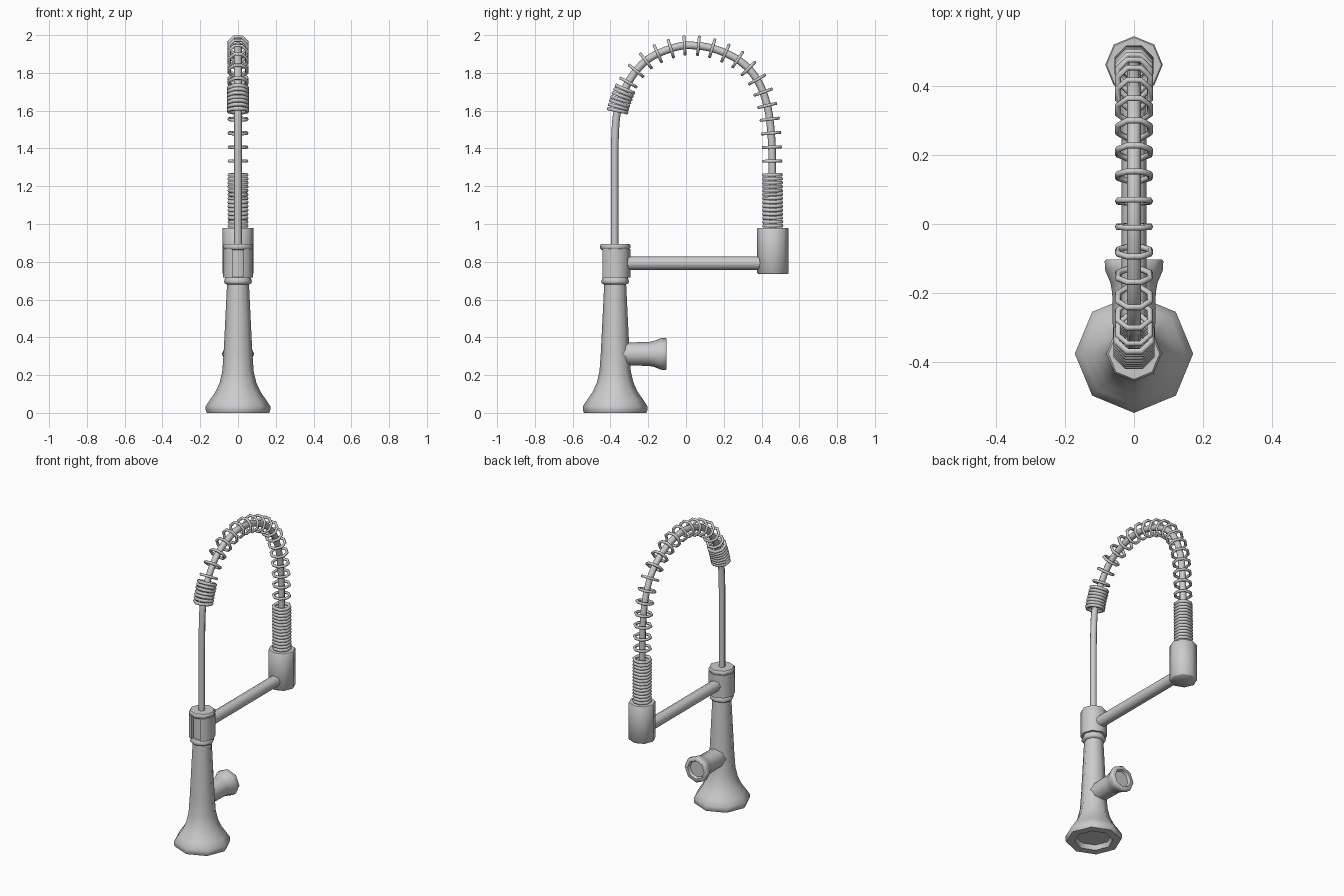
import bpy, bmesh
from math import sin, cos, pi, atan2, radians
from mathutils import Matrix, Vector

if "Cube" in bpy.data.objects:
    bpy.data.objects.remove(bpy.data.objects["Cube"])

steel = bpy.data.materials.new("brushed steel")
steel.use_nodes = True
steel.diffuse_color = (0.6, 0.6, 0.6, 1)
steel.node_tree.nodes["Principled BSDF"].inputs["Base Color"].default_value = (0.6, 0.6, 0.6, 1)

SIDES = 8
BODY_Y, HEAD_Y = -0.375, 0.46


def finish(name, bm, angle=50):
    bmesh.ops.recalc_face_normals(bm, faces=bm.faces)
    mesh = bpy.data.meshes.new(name)
    bm.to_mesh(mesh)
    bm.free()
    mesh.materials.append(steel)
    ob = bpy.data.objects.new(name, mesh)
    bpy.context.collection.objects.link(ob)
    bpy.ops.object.select_all(action="DESELECT")
    ob.select_set(True)
    bpy.context.view_layer.objects.active = ob
    bpy.ops.object.shade_smooth_by_angle(angle=radians(angle))
    return ob


def bridge(bm, a, b):
    for i in range(len(a)):
        j = (i + 1) % len(a)
        bm.faces.new((a[i], a[j], b[j], b[i]))


def spin(bm, profile, matrix, phase=0, closed=False):
    """Revolve (radius, height) pairs around local z."""
    loops = []
    for r, h in profile:
        angles = [phase + 2 * pi * k / SIDES for k in range(SIDES)]
        loops.append([bm.verts.new(matrix @ Vector((r * cos(a), r * sin(a), h))) for a in angles])
    for a, b in zip(loops, loops[1:]):
        bridge(bm, a, b)
    if closed:
        bridge(bm, loops[-1], loops[0])
    else:
        bm.faces.new(loops[0])
        bm.faces.new(loops[-1])


def lathe(name, profile, matrix):
    bm = bmesh.new()
    spin(bm, profile, matrix)
    return finish(name, bm)


def upright(y):
    return Matrix.Translation((0, y, 0))


def along_y(z):
    return Matrix.Translation((0, 0, z)) @ Matrix.Rotation(-pi / 2, 4, "X")


# Flared body with a hollow foot, and the neck ring
lathe("body", [(0.105, 0.03), (0.115, 0), (0.165, 0), (0.171, 0.015), (0.171, 0.035),
               (0.148, 0.07), (0.12, 0.11), (0.097, 0.16), (0.083, 0.22), (0.076, 0.32),
               (0.067, 0.5), (0.058, 0.685)], upright(BODY_Y))
lathe("neck_ring", [(0.058, 0.68), (0.07, 0.685), (0.074, 0.695), (0.07, 0.708), (0.066, 0.718),
                    (0.058, 0.72), (0.058, 0.87)], upright(BODY_Y))
lathe("top_cap", [(0.07, 0.862), (0.08, 0.872), (0.08, 0.888), (0.074, 0.895)], upright(BODY_Y))

# Collar clip, open at the front
GAP = 0.03


def arc(radius):
    pts = [(radius * sin(k * pi / 4), -radius * cos(k * pi / 4)) for k in range(1, SIDES)]
    front = -radius + GAP * (1 - cos(pi / 4)) / sin(pi / 4)
    return [(GAP, front)] + pts + [(-GAP, front)]


bm = bmesh.new()
outline = arc(0.08) + arc(0.06)[::-1]
lower = [bm.verts.new((x, y + BODY_Y, 0.718)) for x, y in outline]
upper = [bm.verts.new((x, y + BODY_Y, 0.868)) for x, y in outline]
bridge(bm, lower, upper)
n = len(outline)
for ring in (lower, upper):
    for i in range(n // 2 - 1):
        bm.faces.new((ring[i], ring[i + 1], ring[n - 2 - i], ring[n - 1 - i]))
finish("collar", bm)

# Side handle with a dished end, and the support arm
lathe("handle", [(0.06, -0.37), (0.063, -0.2), (0.068, -0.17), (0.083, -0.135), (0.085, -0.107),
                 (0.08, -0.102), (0.06, -0.102), (0.053, -0.12)], along_y(0.312))
lathe("support_arm", [(0.036, -0.33), (0.036, 0.42)], along_y(0.793))

# Spray head
lathe("spray_head", [(0.078, 0.735), (0.083, 0.74), (0.083, 0.975), (0.079, 0.98)], upright(HEAD_Y))

# Hose path in the y-z plane, smoothed through a few points
knots = [Vector(p) for p in [
    (-0.378, 0.87), (-0.378, 1.2), (-0.376, 1.45), (-0.36, 1.61), (-0.296, 1.765), (-0.2, 1.873),
    (-0.063, 1.934), (0.04, 1.945), (0.159, 1.924), (0.286, 1.862), (0.376, 1.765),
    (0.429, 1.632), (0.451, 1.479), (0.457, 1.3), (0.46, 0.97)]]
path = []
for i in range(len(knots) - 1):
    p0, p1 = knots[max(i - 1, 0)], knots[i]
    p2, p3 = knots[i + 1], knots[min(i + 2, len(knots) - 1)]
    for s in range(6):
        t = s / 6
        path.append(0.5 * (2 * p1 + (p2 - p0) * t + (2 * p0 - 5 * p1 + 4 * p2 - p3) * t ** 2
                           + (3 * p1 - p0 - 3 * p2 + p3) * t ** 3))
path.append(knots[-1])


def frame(point, tangent):
    turn = Matrix.Rotation(-atan2(tangent.x, tangent.y), 4, "X")
    return Matrix.Translation((0, point.x, point.y)) @ turn


def at_length(d):
    """Frame at a distance along the hose."""
    for a, b in zip(path, path[1:]):
        step = (b - a).length
        if d <= step:
            return frame(a.lerp(b, d / step), b - a)
        d -= step
    return frame(path[-1], path[-1] - path[-2])


def length_at(index):
    return sum((b - a).length for a, b in zip(path[:index], path[1:index + 1]))


# Hose tube
bm = bmesh.new()
loops = []
for i, p in enumerate(path):
    m = frame(p, path[min(i + 1, len(path) - 1)] - path[max(i - 1, 0)])
    loops.append([bm.verts.new(m @ Vector((0.02 * cos(a), 0.02 * sin(a), 0)))
                  for a in (2 * pi * k / SIDES for k in range(SIDES))])
for a, b in zip(loops, loops[1:]):
    bridge(bm, a, b)
bm.faces.new(loops[0])
bm.faces.new(loops[-1])
finish("hose", bm)


# Spring rings: tight at both ends, loose over the arch
def rings(name, start, end, count, major, minor):
    bm = bmesh.new()
    section = [(major + minor * cos(k * pi / 3), minor * sin(k * pi / 3)) for k in range(6)]
    for i in range(count):
        spin(bm, section, at_length(start + (end - start) * i / (count - 1)), pi / SIDES, True)
    finish(name, bm, 65)


total = length_at(len(path) - 1)
front = length_at(18)
rings("front_tight_spring", front - 0.01, front + 0.11, 7, 0.053, 0.0105)
rings("arch_spring", front + 0.15, total - 0.363, 18, 0.05, 0.009)
rings("rear_tight_spring", total - 0.29, total - 0.02, 14, 0.05, 0.0105)
